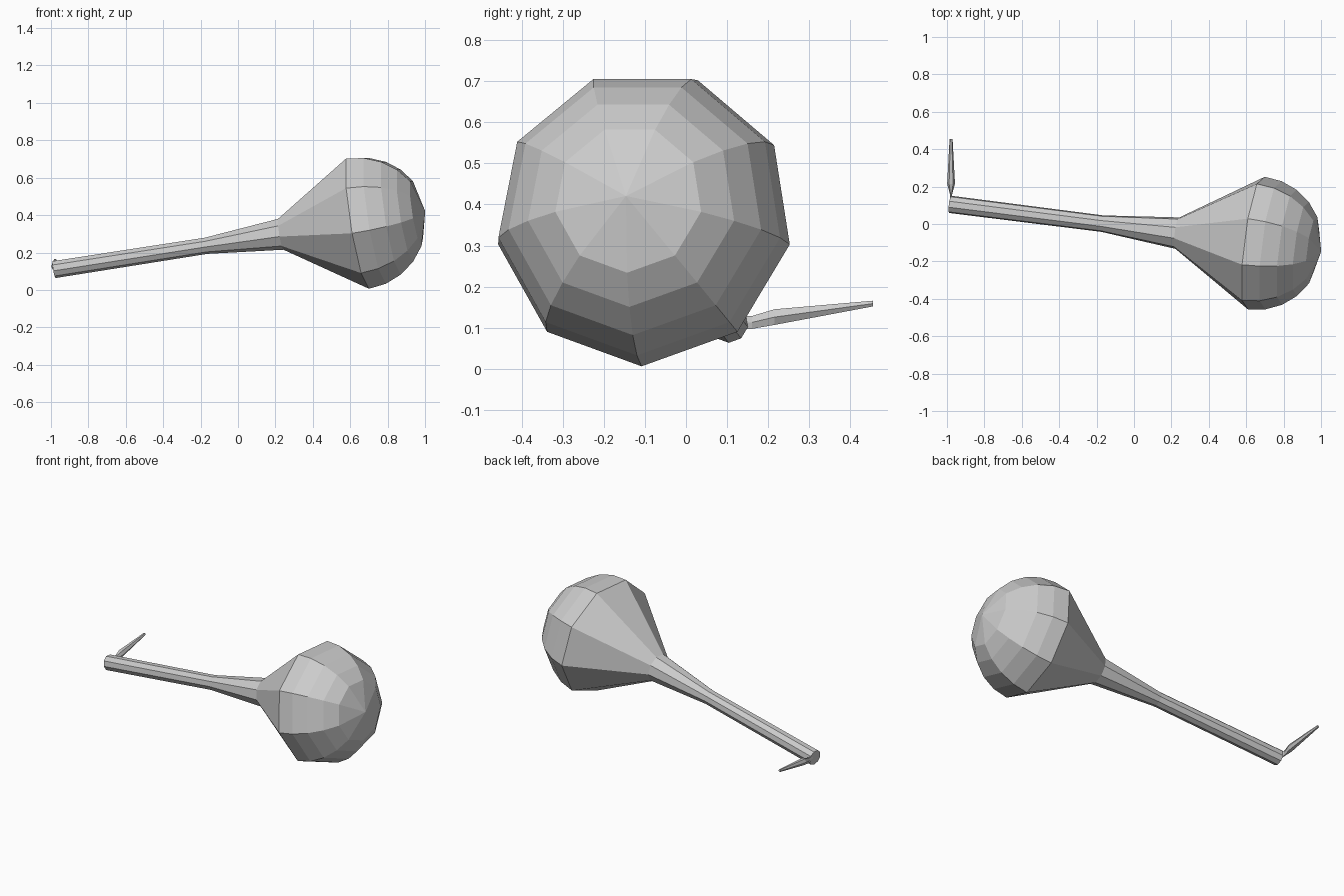
import bpy, bmesh, math
from mathutils import Vector

if "Cube" in bpy.data.objects:
    bpy.data.objects.remove(bpy.data.objects["Cube"])


def loft(name, rings, apex=None):
    """Skin a list of vertex rings; close with caps or an apex point."""
    bm = bmesh.new()
    loops = [[bm.verts.new(p) for p in ring] for ring in rings]
    n = len(loops[0])
    for a, b in zip(loops, loops[1:]):
        for i in range(n):
            j = (i + 1) % n
            bm.faces.new((a[i], a[j], b[j], b[i]))
    bm.faces.new(loops[0][::-1])
    if apex is None:
        bm.faces.new(loops[-1])
    else:
        tip = bm.verts.new(apex)
        for i in range(n):
            bm.faces.new((loops[-1][i], loops[-1][(i + 1) % n], tip))
    bmesh.ops.recalc_face_normals(bm, faces=bm.faces)
    mesh = bpy.data.meshes.new(name)
    bm.to_mesh(mesh)
    bm.free()
    obj = bpy.data.objects.new(name, mesh)
    bpy.context.collection.objects.link(obj)
    return obj


# Tilted main axis, from handle butt to centre of the round head
butt = Vector((-0.983, 0.105, 0.11))
head = Vector((0.645, -0.101, 0.365))
axis = (head - butt).normalized()
up = (Vector((0, 0, 1)) - axis * axis.z).normalized()
side = up.cross(axis)
R = 0.363


def ring(center, r, n=9):
    angles = [-math.pi / 2 + math.tau * i / n for i in range(n)]
    return [center + r * (math.cos(a) * side + math.sin(a) * up) for a in angles]


def at_x(x):
    return butt + axis * ((x - butt.x) / axis.x)


# Nine-sided handle flaring into a faceted domed head
rings = [ring(at_x(x), r) for x, r in
         ((butt.x, 0.047), (-0.17, 0.045), (0.23, 0.086))]
for deg in (0, 15, 30, 45, 60):
    t = math.radians(deg)
    rings.append(ring(head + axis * R * math.sin(t), R * math.cos(t)))
loft("club_body", rings, head + axis * R)

# Thin spike sticking out sideways near the butt of the handle
spike = []
for y, z, rx, rz in ((0.125, 0.112, 0.006, 0.018), (0.16, 0.113, 0.006, 0.018),
                     (0.215, 0.126, 0.021, 0.022), (0.455, 0.159, 0.008, 0.008)):
    spike.append([(-0.978 + rx * math.cos(a), y, z + rz * math.sin(a))
                  for a in (math.tau * i / 6 for i in range(6))])
loft("side_spike", spike)
